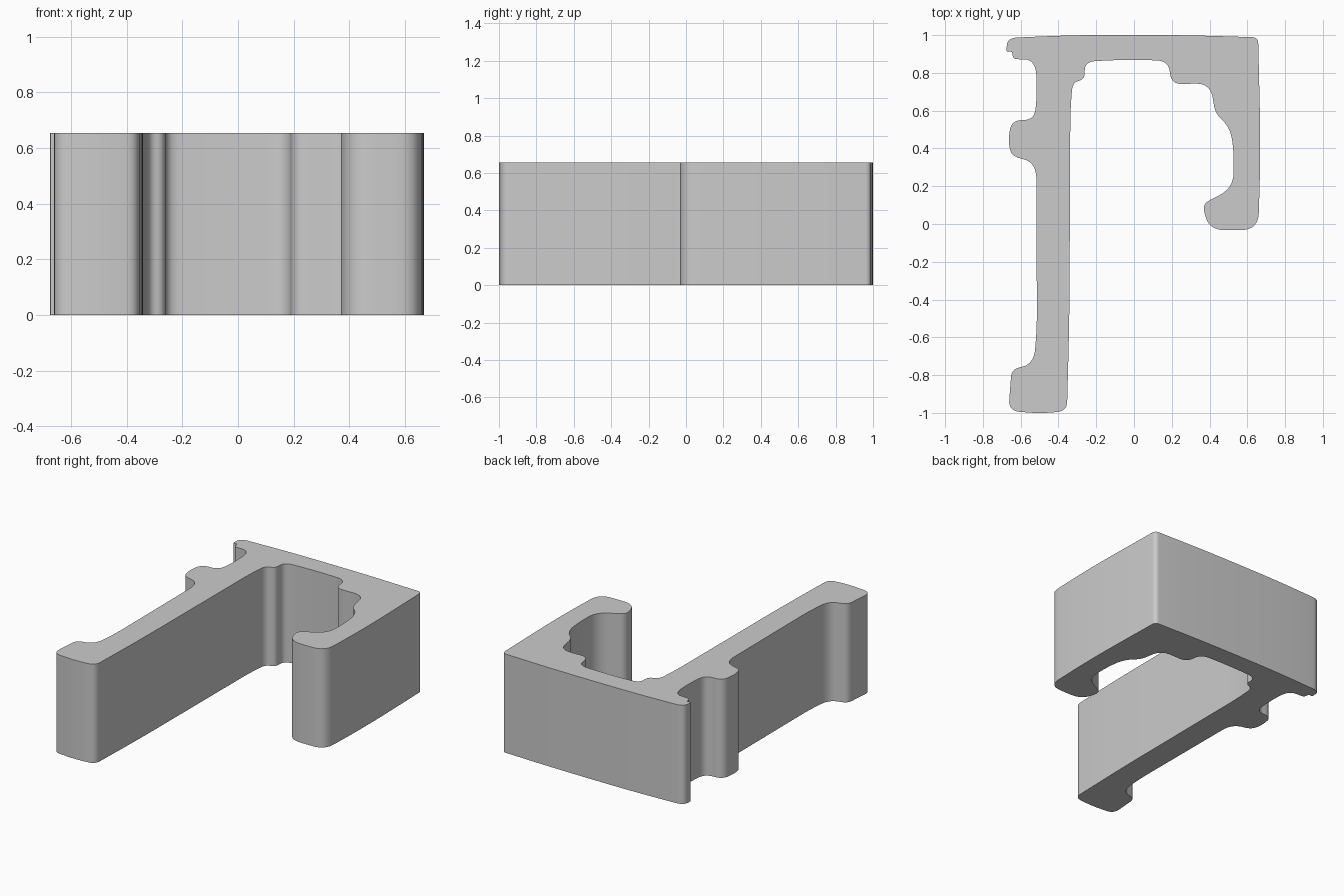
import bpy, bmesh
from mathutils import Vector

if "Cube" in bpy.data.objects:
    bpy.data.objects.remove(bpy.data.objects["Cube"])

HEIGHT = 0.655
STEPS = 8

# Corner points of the hooked cross-section: x, y, rounding length
CORNERS = [
    # top bar and outer right side
    (0.25, 1.001, .25), (0.657, 0.988, .03), (0.671, 0.4, .25), (0.658, -0.031, .09),
    # short hook and its inner wall
    (0.40, -0.034, .09), (0.36, 0.105, .045), (0.525, 0.19, .08), (0.53, 0.37, .09),
    (0.51, 0.51, .07), (0.43, 0.585, .045), (0.405, 0.745, .08),
    # stepped inside of the top bar
    (0.195, 0.74, .06), (0.185, 0.865, .07), (-0.05, 0.87, .1), (-0.26, 0.86, .06),
    (-0.262, 0.765, .032), (-0.325, 0.75, .045), (-0.337, 0.6, .09),
    # long leg and foot
    (-0.342, -0.5, .2), (-0.355, -0.99, .05), (-0.49, -1.003, .06), (-0.665, -0.99, .06),
    (-0.648, -0.77, .04), (-0.53, -0.74, .08), (-0.514, -0.55, .09),
    # outer bump
    (-0.517, 0.325, .09), (-0.65, 0.36, .045), (-0.665, 0.44, .035), (-0.65, 0.55, .06),
    (-0.527, 0.55, .06), (-0.513, 0.69, .08),
    # small lip under the top left corner
    (-0.52, 0.87, .09), (-0.64, 0.873, .02), (-0.645, 0.915, .015),
    (-0.676, 0.91, .012), (-0.67, 0.985, .055), (-0.3, 1.001, .2),
]


def rounded_outline(corners, steps):
    """Replace each corner with a smooth curve between its two edges."""
    outline = []
    count = len(corners)
    for i, (x, y, r) in enumerate(corners):
        p = Vector((x, y))
        ends = []
        for j in (i - 1, (i + 1) % count):
            edge = Vector(corners[j][:2]) - p
            ends.append(p + edge.normalized() * min(r, edge.length * 0.49))
        a, b = ends
        for k in range(steps + 1):
            t = k / steps
            outline.append(a * (1 - t) ** 2 + p * 2 * t * (1 - t) + b * t * t)
    return outline


# Extruded clip body
bm = bmesh.new()
base = bm.faces.new([bm.verts.new((p.x, p.y, 0)) for p in rounded_outline(CORNERS, STEPS)])
result = bmesh.ops.extrude_face_region(bm, geom=[base], use_keep_orig=True)
top = [v for v in result["geom"] if isinstance(v, bmesh.types.BMVert)]
bmesh.ops.translate(bm, verts=top, vec=(0, 0, HEIGHT))
bmesh.ops.recalc_face_normals(bm, faces=bm.faces)

mesh = bpy.data.meshes.new("hooked_clip")
bm.to_mesh(mesh)
bm.free()
clip = bpy.data.objects.new("hooked_clip", mesh)
bpy.context.collection.objects.link(clip)

# Smooth walls with crisp end faces
bpy.context.view_layer.objects.active = clip
clip.select_set(True)
bpy.ops.object.shade_smooth_by_angle(angle=0.6)
